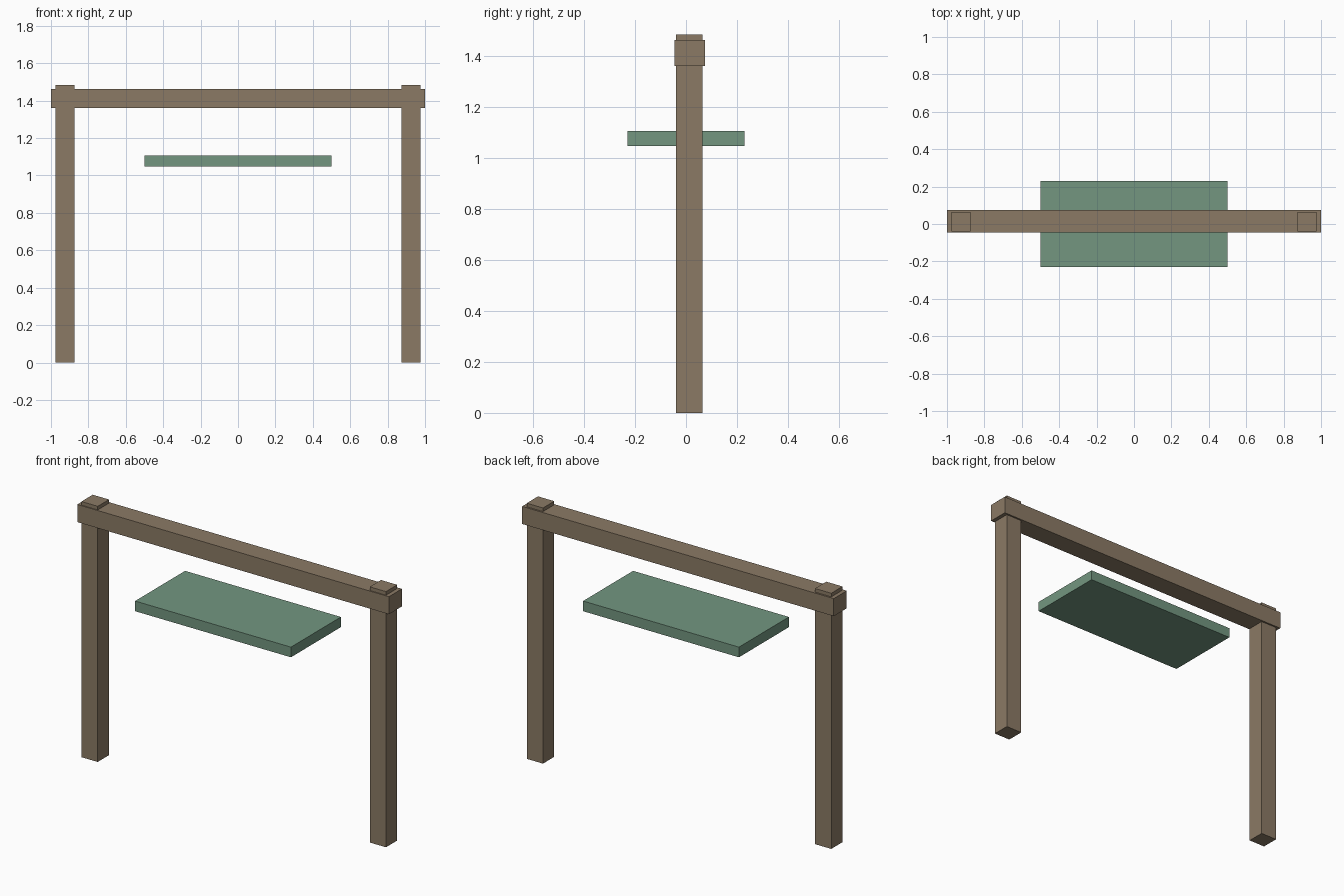
import bpy

if "Cube" in bpy.data.objects:
    bpy.data.objects.remove(bpy.data.objects["Cube"])


def material(name, rgb):
    """Flat material from 0-255 display values, stored as linear."""
    m = bpy.data.materials.new(name)
    lin = [((c / 255 + 0.055) / 1.055) ** 2.4 for c in rgb]
    m.diffuse_color = (*lin, 1)
    m.use_nodes = True
    m.node_tree.nodes["Principled BSDF"].inputs["Base Color"].default_value = m.diffuse_color
    return m


def box(name, low, high, mat):
    """Box spanning two opposite corners."""
    bpy.ops.mesh.primitive_cube_add(size=1)
    ob = bpy.context.object
    ob.name = name
    ob.location = [(a + b) / 2 for a, b in zip(low, high)]
    ob.scale = [b - a for a, b in zip(low, high)]
    bpy.ops.object.transform_apply(location=True, rotation=False, scale=True)
    ob.data.materials.append(mat)
    return ob


wood = material("brown wood", (139, 122, 101))
green = material("muted green", (115, 150, 128))

# Two upright posts that poke out above the beam
for side, x in (("left", -0.925), ("right", 0.925)):
    box(side + "_post", (x - 0.052, -0.039, 0), (x + 0.052, 0.064, 1.483), wood)

# Horizontal beam wrapping the post tops
box("cross_beam", (-1, -0.045, 1.36), (1, 0.074, 1.462), wood)

# Hanging sign board, lying flat below the beam
box("board", (-0.5, -0.229, 1.047), (0.5, 0.229, 1.106), green)
